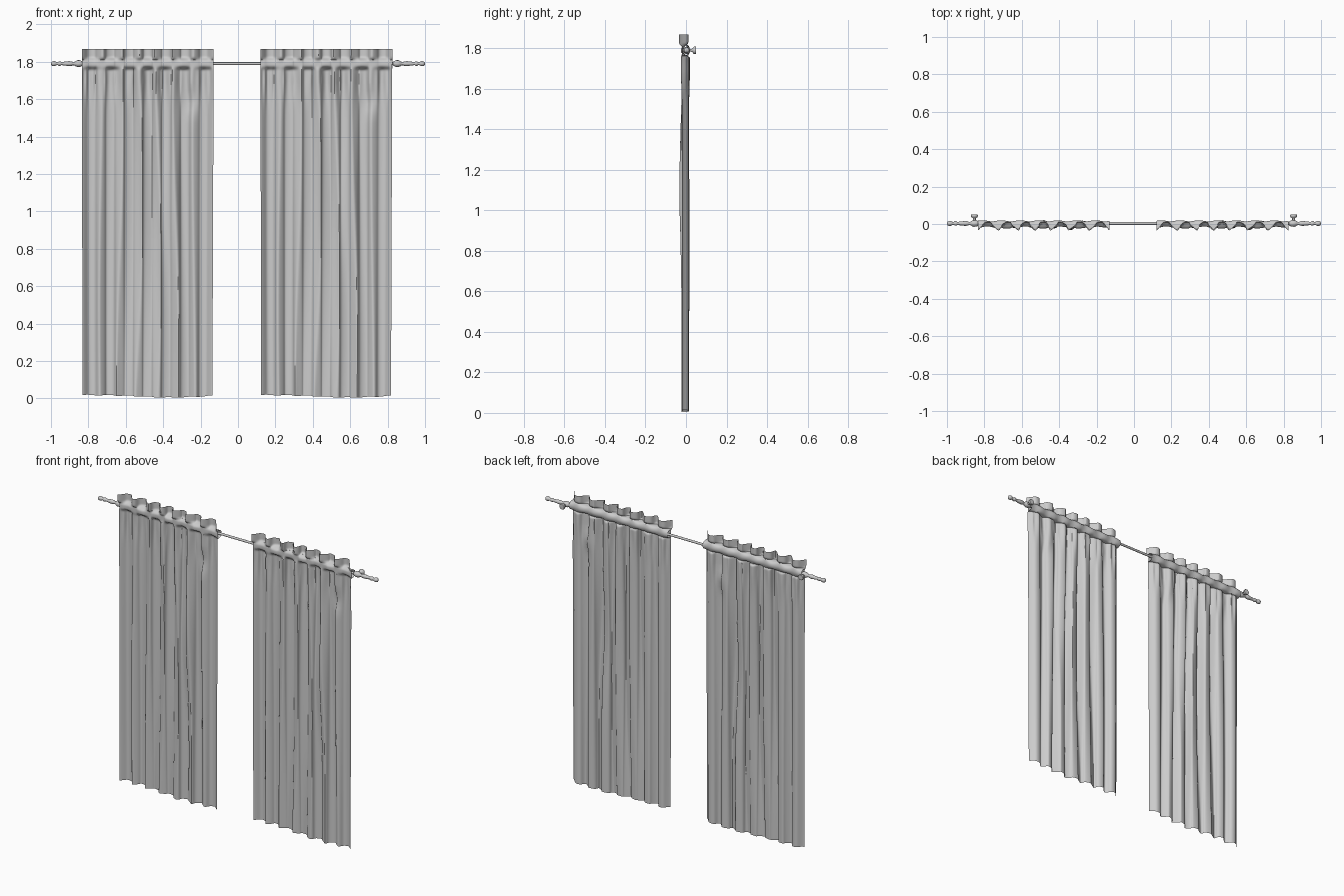
import bpy
from math import sin, cos, pi, exp, sqrt, radians

if "Cube" in bpy.data.objects:
    bpy.data.objects.remove(bpy.data.objects["Cube"])

ROD_Z, ROD_Y = 1.79, 0.003
WIDTH, TOP, FOLDS = 0.705, 1.868, 7


def make_object(name, verts, faces):
    mesh = bpy.data.meshes.new(name)
    mesh.from_pydata(verts, [], faces)
    mesh.update()
    ob = bpy.data.objects.new(name, mesh)
    bpy.context.collection.objects.link(ob)
    bpy.ops.object.select_all(action='DESELECT')
    ob.select_set(True)
    bpy.context.view_layer.objects.active = ob
    bpy.ops.object.shade_smooth_by_angle(angle=radians(50))
    return ob


def lathe(name, profile, place, n=20):
    """Revolve (distance, radius) points; place maps (t, a, b) to xyz."""
    verts = [place(t, r * cos(2 * pi * k / n), r * sin(2 * pi * k / n))
             for t, r in profile for k in range(n)]
    faces = [(i * n + k, i * n + (k + 1) % n, (i + 1) * n + (k + 1) % n, (i + 1) * n + k)
             for i in range(len(profile) - 1) for k in range(n)]
    faces += [tuple(range(n)), tuple(range(len(verts) - n, len(verts)))]
    return make_object(name, verts, faces)


def sheet(name, func, nu, nv):
    verts = [func(i / nu, j / nv) for j in range(nv + 1) for i in range(nu + 1)]
    w = nu + 1
    faces = [(j * w + i, j * w + i + 1, (j + 1) * w + i + 1, (j + 1) * w + i)
             for j in range(nv) for i in range(nu)]
    return make_object(name, verts, faces)


def bump(u, z, u0, z0, su, sz):
    return exp(-((u - u0) / su) ** 2 - ((z - z0) / sz) ** 2)


def cloth(u, z):
    """Depth of the curtain sheet: rounded pleats, pinched at the rod."""
    drift = 0.16 * sin(pi * u) * sin(1.9 * z + 6 * u)
    s = sin(pi * (FOLDS * u + drift))
    pleat = sqrt(s * s + 0.015)
    amp = 0.037 + 0.005 * sin(9 * u + 1.5 * z) * sin(pi * u)
    y = -0.025 + amp * pleat
    y += 0.003 * sin(31 * u + 2 * z) * sin(pi * u)
    # stray folds
    y -= 0.026 * bump(u, z, 0.67, 1.05, 0.045, 0.35)
    y += 0.022 * bump(u, z, 0.83, 1.59, 0.035, 0.06)
    # small gathers just under the rod pocket
    y += 0.005 * sin(2 * pi * 19 * u + 2 * sin(11 * u)) * bump(0, z, 0, 1.70, 1, 0.10)
    # header flares, pocket runs in front of the rod
    if z > 1.81:
        y = -0.041 + 0.052 * pleat
    front = -0.019 + 0.006 * s * s * sin(23 * u)
    k = exp(-((z - ROD_Z) / 0.026) ** 4)
    return y * (1 - k) + front * k


def curtain(name, x0):
    # long rows below, dense rows through the pocket and header
    def point(u, v):
        hem = 0.018 - 0.013 * exp(-((u - 0.68) / 0.3) ** 2) + 0.002 * sin(40 * u)
        z = hem + (1.68 - hem) * v / 0.6 if v < 0.6 else 1.68 + (TOP - 1.68) * (v - 0.6) / 0.4
        x = x0 + WIDTH * u + 0.006 * sin(4 * pi * FOLDS * u) * sin(pi * u) ** 0.5 if 0 < u < 1 else x0 + WIDTH * u
        x -= 0.007 * u * (1 - z / TOP) - 0.004 * (1 - u) * (1 - z / TOP)
        return (x, cloth(u, z), z)
    sheet(name, point, 168, 80)

    # back half of the rod pocket
    def back(u, v):
        a = pi * (v - 0.5)
        ripple = 0.003 * sin(2 * pi * FOLDS * u)
        z = ROD_Z + 0.027 * sin(a)
        edge = cloth(u, z)
        y = edge + (0.017 + ripple - edge) * cos(a) ** 0.6 if 0 < v < 1 else edge
        return (x0 + WIDTH * u, y, z)
    sheet(name + "_pocket_back", back, 168, 10)


curtain("left_curtain", -0.835)
curtain("right_curtain", 0.12)

# rod
lathe("curtain_rod", [(-0.84, 0.0075), (0.84, 0.0075)],
      lambda t, a, b: (t, ROD_Y + a, ROD_Z + b))

FINIAL = [(0.828, 0.008), (0.832, 0.012), (0.842, 0.017), (0.856, 0.018), (0.868, 0.014),
          (0.874, 0.009), (0.884, 0.009), (0.890, 0.012), (0.902, 0.013), (0.930, 0.010),
          (0.944, 0.008), (0.950, 0.012), (0.958, 0.012), (0.963, 0.008), (0.970, 0.008),
          (0.976, 0.012), (0.986, 0.014), (0.995, 0.011), (1.0, 0.004)]
BRACKET = [(ROD_Y, 0.007), (0.028, 0.007), (0.033, 0.010), (0.037, 0.017),
           (0.046, 0.019), (0.050, 0.017)]
for side, s in (("left", -1), ("right", 1)):
    # turned finial and wall bracket
    lathe(side + "_finial", FINIAL, lambda t, a, b: (s * t, ROD_Y + a, ROD_Z + b))
    lathe(side + "_bracket", BRACKET, lambda t, a, b: (s * 0.853 + a, t, ROD_Z + b))

# consistent outward normals
for ob in bpy.data.objects:
    if "curtain" not in ob.name or "rod" in ob.name:
        bpy.ops.object.select_all(action='DESELECT')
        ob.select_set(True)
        bpy.context.view_layer.objects.active = ob
        bpy.ops.object.mode_set(mode='EDIT')
        bpy.ops.mesh.select_all(action='SELECT')
        bpy.ops.mesh.normals_make_consistent(inside=False)
        bpy.ops.object.mode_set(mode='OBJECT')
